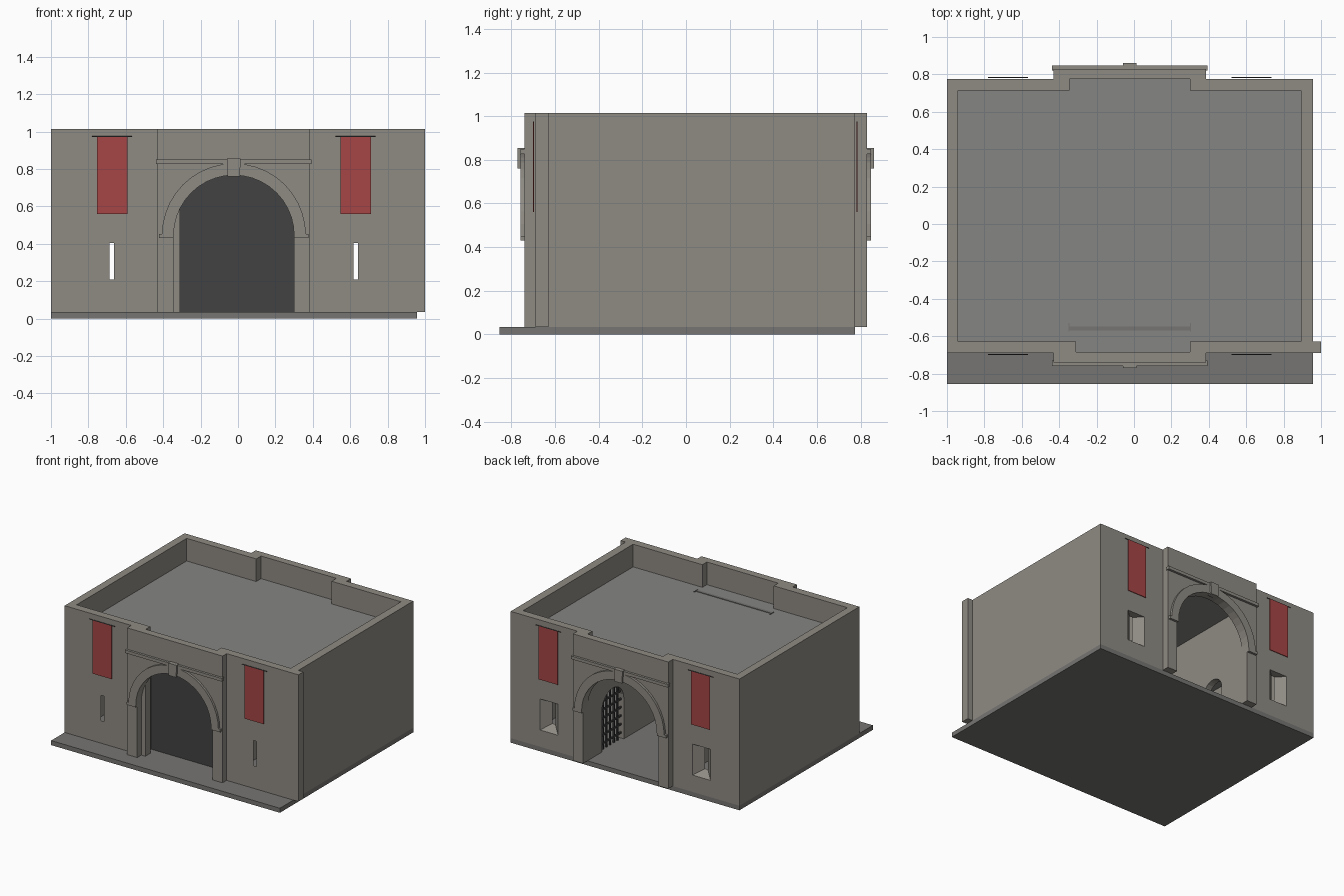
import bpy, bmesh, math

if "Cube" in bpy.data.objects:
    bpy.data.objects.remove(bpy.data.objects["Cube"])

# ---------- helpers ----------
def material(name, rgb):
    m = bpy.data.materials.new(name)
    m.diffuse_color = (*rgb, 1)
    m.use_nodes = True
    m.node_tree.nodes["Principled BSDF"].inputs["Base Color"].default_value = m.diffuse_color
    return m

STONE = material("stone", (0.275, 0.258, 0.230))
PAVING = material("paving", (0.235, 0.232, 0.225))
BASE = material("base_stone", (0.18, 0.178, 0.170))
RED = material("red_cloth", (0.38, 0.06, 0.06))
DARK = material("dark_iron", (0.055, 0.055, 0.055))

def finish(bm, name, mat=None):
    bmesh.ops.recalc_face_normals(bm, faces=bm.faces)
    me = bpy.data.meshes.new(name)
    bm.to_mesh(me)
    bm.free()
    ob = bpy.data.objects.new(name, me)
    bpy.context.collection.objects.link(ob)
    me.materials.append(mat or STONE)
    return ob

def box(name, x0, x1, y0, y1, z0, z1, mat=None):
    bm = bmesh.new()
    bmesh.ops.create_cube(bm, size=1)
    for v in bm.verts:
        v.co = (x0 + (v.co.x + .5) * (x1 - x0), y0 + (v.co.y + .5) * (y1 - y0),
                z0 + (v.co.z + .5) * (z1 - z0))
    return finish(bm, name, mat)

def extrude(name, outline, d0, d1, axis='y', mat=None):
    """Extrude a 2D outline (u, z) along y, or along x when axis is 'x'."""
    put = (lambda u, z, d: (u, d, z)) if axis == 'y' else (lambda u, z, d: (d, u, z))
    bm = bmesh.new()
    a = [bm.verts.new(put(u, z, d0)) for u, z in outline]
    b = [bm.verts.new(put(u, z, d1)) for u, z in outline]
    bm.faces.new(a)
    bm.faces.new(b[::-1])
    for i in range(len(a)):
        j = (i + 1) % len(a)
        bm.faces.new((a[i], a[j], b[j], b[i]))
    return finish(bm, name, mat)

def arc(c, zc, r, n=20):
    """Half circle from left to right."""
    return [(c - r * math.cos(math.pi * i / n), zc + r * math.sin(math.pi * i / n))
            for i in range(n + 1)]

def arched_outline(u0, u1, zb, zt, c, zc, r, n=20):
    return [(u0, zb), (c - r, zb)] + arc(c, zc, r, n) + [(c + r, zb), (u1, zb), (u1, zt), (u0, zt)]

def window_wall(name, x0, x1, y0, y1, c):
    """Wall with a splayed arrow slit, narrow at y0 and wide at y1."""
    bm = bmesh.new()
    specs = [(x0, x1, FLOOR, TOP, y0), (c - .012, c + .012, .21, .405, y0),
             (c - .077, c + .077, .165, .405, y1), (x0, x1, FLOOR, TOP, y1)]
    rings = [[bm.verts.new(p) for p in ((a, y, s), (b, y, s), (b, y, t), (a, y, t))]
             for a, b, s, t, y in specs]
    for k in range(4):
        p, q = rings[k], rings[(k + 1) % 4]
        for i in range(4):
            j = (i + 1) % 4
            bm.faces.new((p[i], p[j], q[j], q[i]))
    return finish(bm, name)

FLOOR, TOP, ROOF = .035, 1.015, .84
CX, CZ, R = -.022, .445, .322            # gate arch centre and radius
SLITS = (-.676, .629)

# ---------- base, roof, side walls ----------
box("base_slab", -1, .957, -.855, .775, 0, FLOOR, BASE)
box("roof_slab", -.97, .93, -.66, .75, ROOF - .03, ROOF, PAVING)
for y0, y1 in ((-.69, -.66), (.75, .78)):
    box("roof_strip", -.345, .30, y0, y1, ROOF - .03, ROOF, PAVING)
box("left_wall", -1, -.94, -.63, .775, FLOOR, TOP)
box("right_wall", .893, .957, -.63, .775, FLOOR, TOP)

# ---------- front and back walls with slits ----------
window_wall("front_wall_left", -1, -.31, -.69, -.629, SLITS[0])
window_wall("front_wall_right", .30, 1, -.69, -.629, SLITS[1])
window_wall("back_wall_left", -1, -.345, .715, .775, SLITS[0])
window_wall("back_wall_right", .30, .957, .715, .775, SLITS[1])

# ---------- gate front and back ----------
for side, face, s in (("front", -.74, -1), ("back", .83, 1)):
    # projecting gate wall with arched opening
    extrude(side + "_gate_wall", arched_outline(-.43, .386, FLOOR, TOP, CX, CZ, R),
            face, face - s * .056)
    # arch trim, imposts, moulding and keystone
    extrude(side + "_arch_trim", arc(CX, CZ, R) + arc(CX, CZ, R + .063)[::-1],
            face - s * .01, face + s * .018)
    for k in (-1, 1):
        u = sorted((CX + k * R, CX + k * (R + .078)))
        box(side + "_impost", *u, *sorted((face - s * .01, face + s * .018)), .43, .452)
    box(side + "_moulding", -.438, .392, *sorted((face - s * .01, face + s * .018)), .826, .85)
    extrude(side + "_keystone", [(-.055, .76), (.010, .76), (.014, .855), (-.059, .855)],
            face - s * .01, face + s * .031)

    # banners with poles
    wall = -.69 if s < 0 else .775
    for c in (-.673, .629):
        box(side + "_banner", c - .081, c + .081,
            *sorted((wall + s * .006, wall + s * .011)), .56, .972, RED)
        bm = bmesh.new()
        bmesh.ops.create_cone(bm, cap_ends=True, segments=8, radius1=.003, radius2=.003, depth=.214)
        for v in bm.verts:
            v.co = (c + v.co.z, wall + s * .0085 + v.co.x, .973 + v.co.y)
        finish(bm, side + "_banner_pole", DARK)

# ---------- passage side walls with arched doorways ----------
DY, DZ, DR = .465, .345, .135
extrude("left_passage_wall", arched_outline(-.69, .775, FLOOR, ROOF - .03, .45, .27, .10, 12),
        -.395, -.345, 'x')
X0, X1 = .30, .35
extrude("right_passage_wall", arched_outline(-.69, .775, FLOOR, ROOF - .03, DY, DZ, DR, 12),
        X0, X1, 'x')
xm, t = (X0 + X1) / 2, .006
for i in range(-2, 3):                   # upright bars
    y = DY + i * .045
    box("grille_bar", xm - t, xm + t, y - t, y + t, FLOOR,
        DZ + math.sqrt(DR ** 2 - (i * .045) ** 2), DARK)
for i in range(6):                       # cross bars
    z = .08 + i * .065
    h = math.sqrt(max(DR ** 2 - max(z - DZ, 0) ** 2, 0))
    box("grille_rail", xm - t, xm + t, DY - h, DY + h, z - t, z + t, DARK)

# ---------- main gate panel, its head rising just through the roof ----------
box("gate_panel", -.345, .30, -.57, -.547, FLOOR, ROOF - .01, DARK)
box("gate_head", -.345, .30, -.57, -.547, ROOF - .01, ROOF + .004, BASE)
for x in (-.347, .302):
    box("gate_guide", x - .003, x + .003, -.575, -.53, ROOF - .03, ROOF + .005, BASE)
